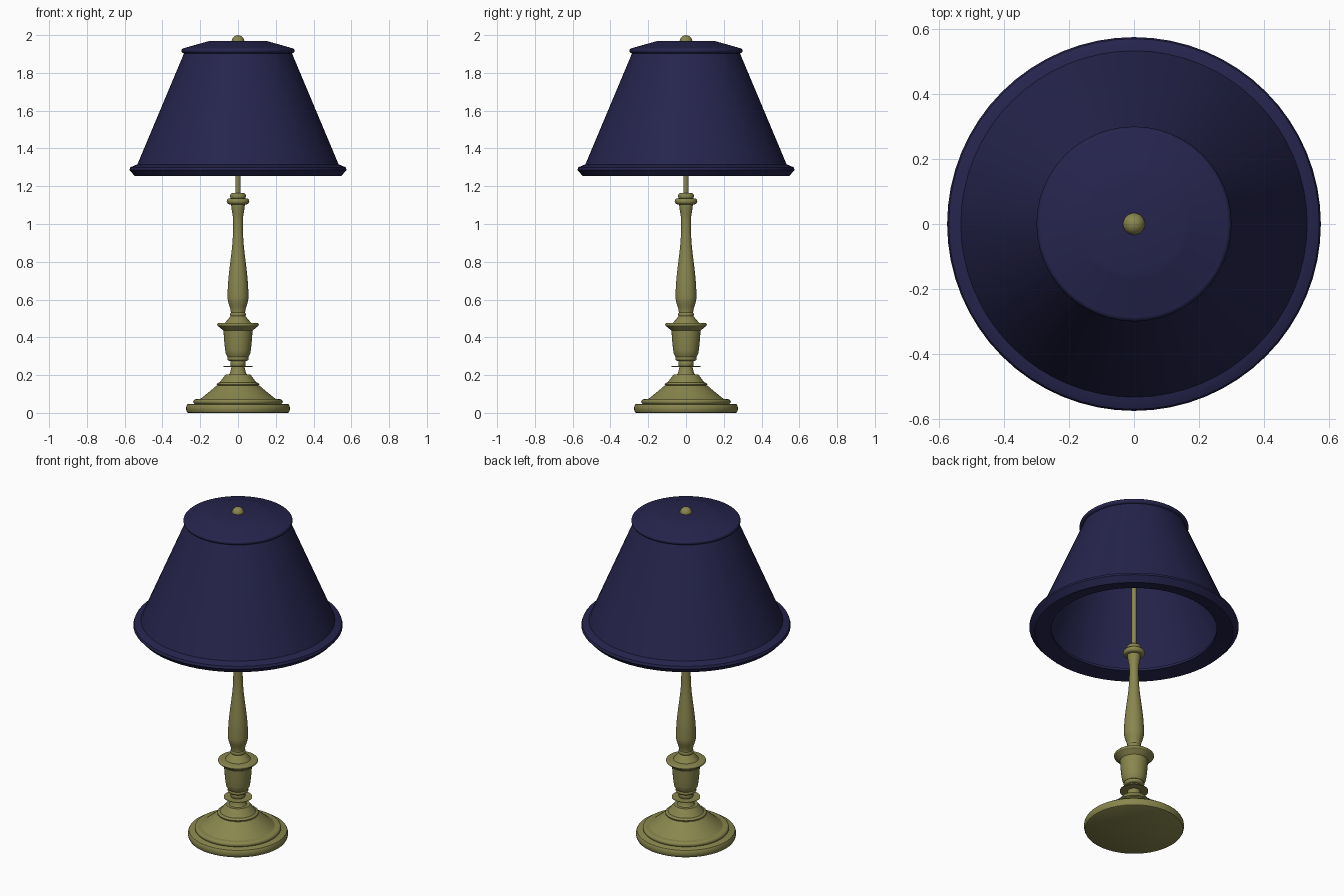
import bpy, bmesh, math

cube = bpy.data.objects.get("Cube")
if cube:
    bpy.data.objects.remove(cube, do_unlink=True)


def material(name, rgb):
    mat = bpy.data.materials.new(name)
    mat.use_nodes = True
    mat.diffuse_color = (*rgb, 1)
    mat.node_tree.nodes["Principled BSDF"].inputs["Base Color"].default_value = (*rgb, 1)
    return mat


brass = material("aged_brass", (0.25, 0.24, 0.075))
navy = material("navy_fabric", (0.019, 0.018, 0.075))


def lathe(name, profile, mat=brass, segments=48, ring=False):
    """Spin (radius, height) points around z, as a capped solid or as a closed ring."""
    if ring:
        outline = profile + profile[:1]
    else:
        outline = [(0, profile[0][1])] + profile + [(0, profile[-1][1])]
    bm = bmesh.new()
    verts = [bm.verts.new((radius, 0, height)) for radius, height in outline]
    edges = [bm.edges.new(pair) for pair in zip(verts, verts[1:])]
    bmesh.ops.spin(bm, geom=verts + edges, cent=(0, 0, 0), axis=(0, 0, 1),
                   angle=math.tau, steps=segments)
    bmesh.ops.remove_doubles(bm, verts=bm.verts, dist=0.0002)
    bmesh.ops.recalc_face_normals(bm, faces=bm.faces)
    mesh = bpy.data.meshes.new(name)
    bm.to_mesh(mesh)
    bm.free()
    mesh.materials.append(mat)
    obj = bpy.data.objects.new(name, mesh)
    bpy.context.collection.objects.link(obj)
    bpy.ops.object.select_all(action='DESELECT')
    obj.select_set(True)
    bpy.context.view_layer.objects.active = obj
    bpy.ops.object.shade_smooth_by_angle(angle=math.radians(35))


def bead(name, radius, core, bottom, top, mat=brass, steps=6):
    """Half-round moulding that swells from the core radius to the full radius."""
    middle, half = (bottom + top) / 2, (top - bottom) / 2
    angles = [math.pi * i / steps for i in range(steps + 1)]
    lathe(name, [(core + (radius - core) * math.sin(a), middle - half * math.cos(a))
                 for a in angles], mat)


def sweep(start, end, power=1.0, steps=8):
    """Points from one (radius, height) to another; the power bends the line."""
    (start_r, start_z), (end_r, end_z) = start, end
    return [(start_r + (end_r - start_r) * (i / steps) ** power,
             start_z + (end_z - start_z) * i / steps) for i in range(steps + 1)]


def wave(start, end, steps=10):
    """Points from one (radius, height) to another along an S-curve."""
    (start_r, start_z), (end_r, end_z) = start, end
    return [(start_r + (end_r - start_r) * (1 - math.cos(math.pi * i / steps)) / 2,
             start_z + (end_z - start_z) * i / steps) for i in range(steps + 1)]


# Stepped foot
bead("foot_edge", radius=.275, core=.263, bottom=0, top=.048)
bead("foot_step", radius=.237, core=.222, bottom=.045, top=.073)
lathe("foot_dome", sweep((.205, .07), (.113, .145), power=.95))
bead("foot_moulding", radius=.113, core=.1, bottom=.143, top=.16)
lathe("foot_crown", sweep((.1, .158), (.066, .202)))
lathe("foot_neck", sweep((.05, .2), (.033, .25), power=.6))

# Thin drip plate and the turned collar under the cup
lathe("drip_plate", [(.078, .244), (.078, .247)])
bead("lower_collar", radius=.041, core=.034, bottom=.245, top=.278)
bead("upper_collar", radius=.057, core=.044, bottom=.275, top=.3)

# Flared cup with a wide lip and a conical cap
lathe("cup_body", sweep((.055, .296), (.077, .435), power=.4))
lathe("cup_flare", sweep((.077, .435), (.105, .46)))
bead("cup_lip", radius=.11, core=.1, bottom=.457, top=.476)
lathe("cup_cap", sweep((.07, .475), (.04, .512)))

# Long baluster column between two sets of rings
bead("column_foot_ring", radius=.042, core=.033, bottom=.508, top=.533)
lathe("column", wave((.038, .53), (.055, .61)) + wave((.055, .62), (.026, .98))
      + wave((.026, 1.02), (.036, 1.105)))
bead("capital_ring", radius=.06, core=.045, bottom=1.104, top=1.136)
bead("capital_cap", radius=.042, core=.03, bottom=1.13, top=1.165)

# Rod that carries the shade
lathe("rod", [(.014, 1.15), (.014, 1.96)], segments=16)

# Thin sloping shade, its rolled hem with a folded inner lip, and a shallow crown
lathe("shade_wall", [(.535, 1.31), (.283, 1.91), (.272, 1.91), (.52, 1.31)],
      navy, segments=64, ring=True)
lathe("shade_hem", [(.535, 1.315), (.57, 1.3), (.575, 1.285), (.545, 1.253),
                    (.455, 1.27), (.455, 1.285), (.52, 1.315)],
      navy, segments=64, ring=True)
bead("crown_rim", radius=.3, core=.283, bottom=1.903, top=1.932, mat=navy)
lathe("crown", sweep((.29, 1.93), (.155, 1.968)), navy)

# Ball finial
bead("finial", radius=.034, core=0, bottom=1.932, top=2, steps=8)
